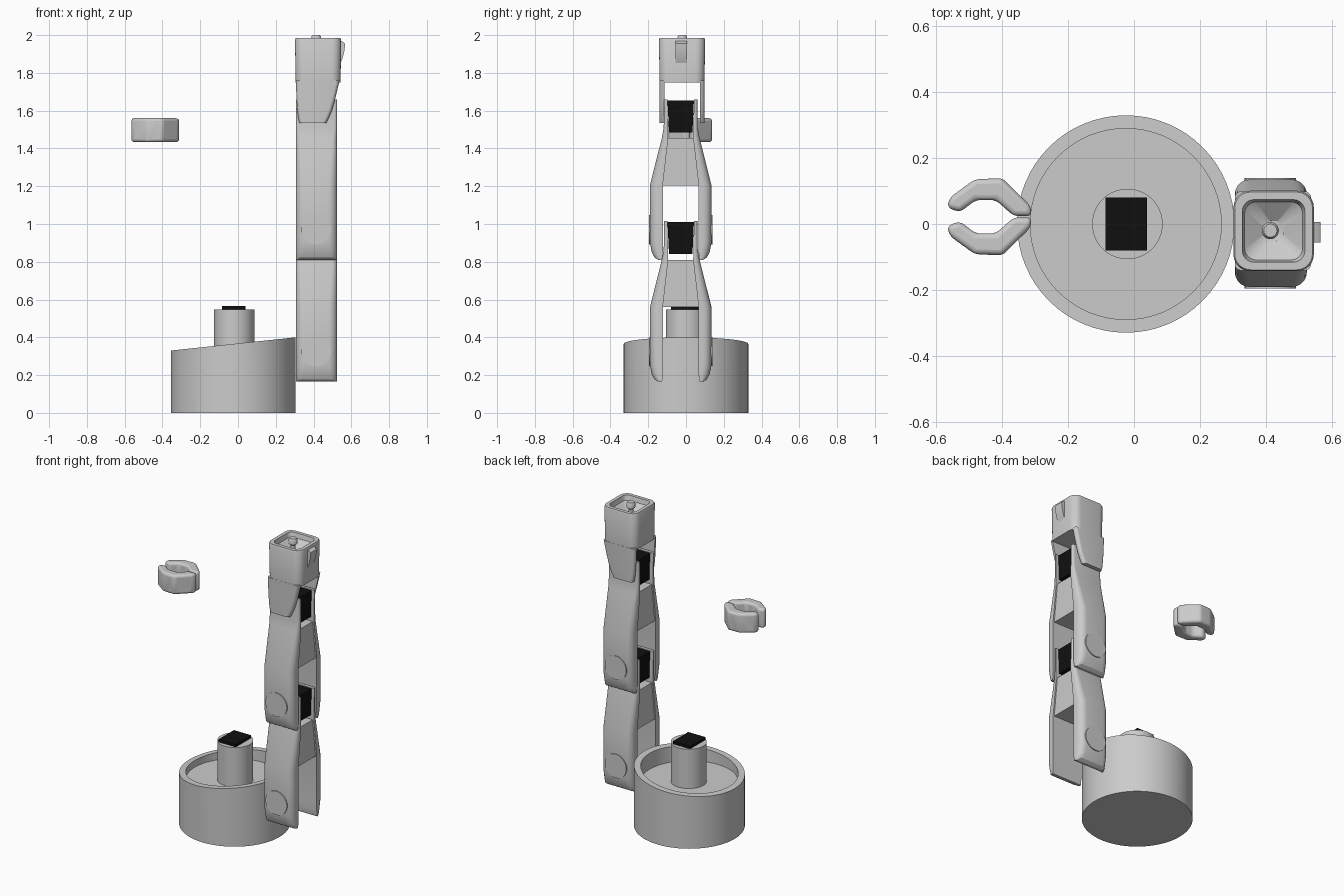
import bpy, bmesh, math

if "Cube" in bpy.data.objects:
    bpy.data.objects.remove(bpy.data.objects["Cube"])

def material(name, value):
    m = bpy.data.materials.new(name)
    m.diffuse_color = (value, value, value, 1)
    m.use_nodes = True
    m.node_tree.nodes["Principled BSDF"].inputs["Base Color"].default_value = m.diffuse_color
    return m

GREY = material("light_grey", 0.6)
BLACK = material("black", 0.005)

def loft(name, shells, mat=GREY, angle=35):
    """Each shell is a list of equal-length rings, joined in order and capped."""
    bm = bmesh.new()
    for rings in shells:
        vs = [[bm.verts.new(p) for p in ring] for ring in rings]
        n = len(vs[0])
        for a, b in zip(vs, vs[1:]):
            for i in range(n):
                j = (i + 1) % n
                bm.faces.new((a[i], a[j], b[j], b[i]))
        bm.faces.new(vs[0][::-1])
        bm.faces.new(vs[-1])
    bmesh.ops.recalc_face_normals(bm, faces=bm.faces)
    me = bpy.data.meshes.new(name)
    bm.to_mesh(me)
    bm.free()
    me.materials.append(mat)
    ob = bpy.data.objects.new(name, me)
    bpy.context.collection.objects.link(ob)
    bpy.context.view_layer.objects.active = ob
    ob.select_set(True)
    bpy.ops.object.shade_smooth_by_angle(angle=math.radians(angle))
    ob.select_set(False)
    return ob

def circle(cx, cy, r, z, n=64):
    """Horizontal ring; z is a height or a function of x."""
    ring = []
    for i in range(n):
        t = 2 * math.pi * i / n
        x, y = cx + r * math.cos(t), cy + r * math.sin(t)
        ring.append((x, y, z(x) if callable(z) else z))
    return ring

def rounded_square(cx, cy, half, r, z, n=6):
    ring = []
    for q, (sx, sy) in enumerate(((1, 1), (-1, 1), (-1, -1), (1, -1))):
        for k in range(n + 1):
            t = math.pi / 2 * (q + k / n)
            ring.append((cx + sx * (half - r) + r * math.cos(t),
                         cy + sy * (half - r) + r * math.sin(t), z))
    return ring

def plate_ring(side, yc, x0, x1, inner, outer, z, rmax=0.045, n=5):
    """Plate section: flat inside, rounded outer corners."""
    r = min(rmax, 0.75 * (outer - inner))
    pts = [(x0, inner), (x1, inner)]
    for q, cx in ((0, x1 - r), (1, x0 + r)):
        for k in range(n + 1):
            t = math.pi / 2 * (q + k / n)
            pts.append((cx + r * math.cos(t), outer - r + r * math.sin(t)))
    return [(x, yc + side * y, z) for x, y in pts]

def box(name, x0, x1, yc, half, z0, z1, mat, taper=0.0):
    def ring(h, z):
        return [(x0, yc - h, z), (x1, yc - h, z), (x1, yc + h, z), (x0, yc + h, z)]
    return loft(name, [[ring(half - taper, z0), ring(half, z1)]], mat)

# Base drum with slanted rim and sunken floor
BX = -0.025
def rim(x):
    return 0.365 + 0.106 * (x - BX)
loft("base", [[circle(BX, 0, 0.33, 0), circle(BX, 0, 0.33, rim),
               circle(BX, 0, 0.29, rim), circle(BX, 0, 0.29, 0.29)]])
loft("base_post", [[circle(-0.02, 0, 0.107, 0.28), circle(-0.02, 0, 0.107, 0.548)]])
box("base_motor", -0.086, 0.04, 0, 0.08, 0.42, 0.565, BLACK)

# Two identical arm links
YC, X0, X1 = -0.028, 0.306, 0.525
LINK = [(0, 0.1, 0.118), (0.012, 0.097, 0.138), (0.04, 0.095, 0.153),
        (0.09, 0.095, 0.163), (0.395, 0.095, 0.163), (0.645, 0.066, 0.1),
        (0.70, 0.068, 0.09), (0.85, 0.07, 0.088)]
for name, zb in (("lower", 0.165), ("upper", 0.81)):
    loft(name + "_link_sides", [[plate_ring(s, YC, X0, X1, i, o, zb + z)
                                 for z, i, o in LINK] for s in (-1, 1)], angle=25)
    # solid web joining the two sides
    loft(name + "_link_web", [[[(x, YC + s * h, zb + z) for x, s in
                                ((0.314, -1), (0.516, -1), (0.516, 1), (0.314, 1))]
                               for z, h in ((0.395, 0.1), (0.645, 0.071))]])
    box(name + "_link_motor", 0.33, 0.505, YC, 0.07, zb + 0.675, zb + 0.845, BLACK, 0.008)
    # round pivot covers
    covers = []
    for s in (-1, 1):
        covers.append([[(x, YC + s * d, zb + 0.16 + y) for x, y, _ in circle(0.414, 0, 0.078, 0, 40)]
                       for d in (0.15, 0.168)])
    loft(name + "_pivot_covers", covers)

# Head with funnel top
HX, HY = 0.424, -0.021
loft("head", [[rounded_square(HX, HY, h, r, z) for h, r, z in
               ((0.119, 0.05, 1.75), (0.122, 0.05, 1.975), (0.118, 0.048, 1.985),
                (0.095, 0.035, 1.985), (0.088, 0.035, 1.955), (0.03, 0.02, 1.91))]])
CHEEK = [(1.535, 0.325, 0.467), (1.56, 0.319, 0.48), (1.60, 0.314, 0.497),
         (1.66, 0.31, 0.514), (1.76, 0.306, 0.538)]
loft("head_cheeks", [[plate_ring(s, HY, a, b, 0.094, 0.12, z) for z, a, b in CHEEK]
                     for s in (-1, 1)])
loft("head_nub", [[circle(0.414, -0.02, r, z, 24) for r, z in
                   ((0.015, 1.9), (0.015, 1.955), (0.026, 1.965), (0.026, 1.99), (0.02, 2.0))]])
# Side clip
CLIP = [(0.53, 1.97), (0.55, 1.968), (0.567, 1.955), (0.564, 1.92), (0.553, 1.875),
        (0.543, 1.85), (0.53, 1.85)]
loft("head_clip", [[[(x, y, z) for x, z in CLIP] for y in (-0.056, 0.006)]])

# Pair of gripper fingers, mirrored
OUTER = [(-0.568, 0.05), (-0.56, 0.08), (-0.483, 0.136), (-0.4, 0.139), (-0.314, 0.055), (-0.31, 0.024)]
INNER = [(-0.529, 0.036), (-0.48, 0.073), (-0.42, 0.073), (-0.365, 0.024)]
MID = 0.022
for name, s in (("back_finger", 1), ("front_finger", -1)):
    outline = [(x, MID + s * (y - MID)) for x, y in OUTER + INNER[::-1]]
    finger = loft(name, [[[(x, y, z) for x, y in outline] for z in (1.434, 1.56)]])
    bev = finger.modifiers.new("soft_edges", "BEVEL")
    bev.width, bev.segments = 0.018, 4
    bev.limit_method = "ANGLE"
    bev.angle_limit = math.radians(30)
